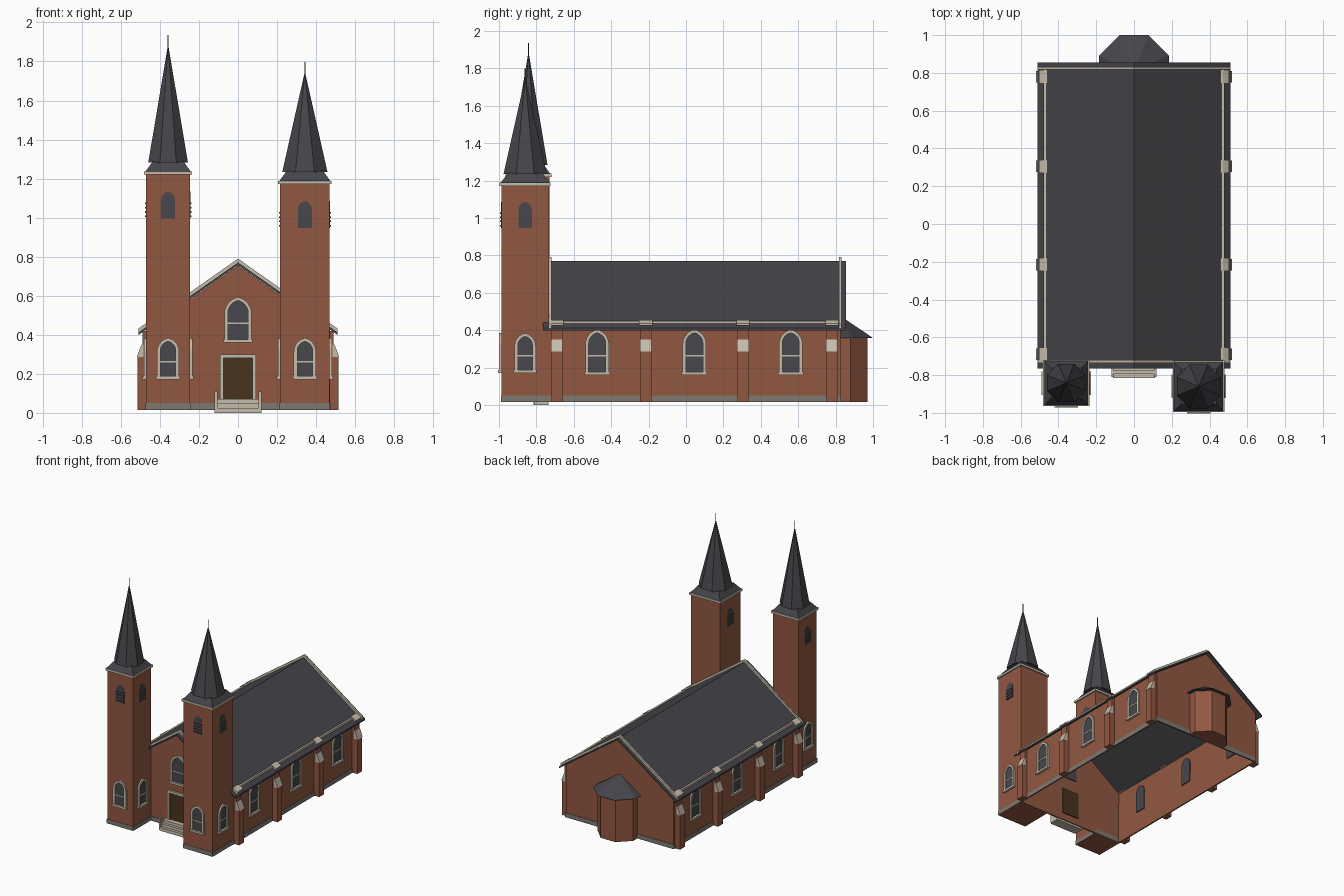
import bpy, bmesh, math
from mathutils import Matrix, Vector

if "Cube" in bpy.data.objects:
    bpy.data.objects.remove(bpy.data.objects["Cube"], do_unlink=True)


def material(name, rgb):
    m = bpy.data.materials.new(name)
    m.use_nodes = True
    m.diffuse_color = (*rgb, 1)
    m.node_tree.nodes["Principled BSDF"].inputs["Base Color"].default_value = (*rgb, 1)
    return m


BRICK = material("red_brick", (0.29, 0.097, 0.054))
SLATE = material("dark_slate", (0.06, 0.059, 0.068))
STONE = material("pale_stone", (0.56, 0.5, 0.4))
PLINTH = material("grey_stone", (0.21, 0.19, 0.165))
GLASS = material("dark_glass", (0.065, 0.065, 0.075))
WOOD = material("brown_wood", (0.065, 0.034, 0.012))
BASE = 0.015


def finish(name, bm, mat):
    bmesh.ops.recalc_face_normals(bm, faces=bm.faces)
    me = bpy.data.meshes.new(name)
    bm.to_mesh(me)
    bm.free()
    me.materials.append(mat)
    ob = bpy.data.objects.new(name, me)
    bpy.context.scene.collection.objects.link(ob)
    return ob


def box(name, x, y, z, mat, M=Matrix()):
    bm = bmesh.new()
    bmesh.ops.create_cube(bm, size=1)
    for v in bm.verts:
        v.co = M @ Vector([a + (b - a) * (c + 0.5) for (a, b), c in zip((x, y, z), v.co)])
    return finish(name, bm, mat)


def prism(name, outline, y0, y1, mat, M=Matrix(), hole=None):
    """Extrude an (x, z) outline from y0 to y1; a hole has as many points as the outline."""
    bm = bmesh.new()
    def loop(pts, y):
        return [bm.verts.new(M @ Vector((x, y, z))) for x, z in pts]
    def band(a, b):
        for i in range(len(a)):
            j = (i + 1) % len(a)
            bm.faces.new((a[i], a[j], b[j], b[i]))
    f, b = loop(outline, y0), loop(outline, y1)
    band(f, b)
    if hole:
        hf, hb = loop(hole, y0), loop(hole, y1)
        band(hf, hb)
        band(f, hf)
        band(b, hb)
    else:
        bm.faces.new(f)
        bm.faces.new(b)
    return finish(name, bm, mat)


def frustum(name, sides, a0, a1, z0, z1, centre, mat):
    """Regular tapered prism given by apothems, with flat sides facing the axes."""
    bm = bmesh.new()
    k = 1 / math.cos(math.pi / sides)
    bmesh.ops.create_cone(bm, cap_ends=True, segments=sides, radius1=a0 * k, radius2=a1 * k,
                          depth=z1 - z0, matrix=Matrix.Translation((*centre, (z0 + z1) / 2))
                          @ Matrix.Rotation(math.pi / sides, 4, 'Z'))
    return finish(name, bm, mat)


def arch(w, z0, z1, steps=6):
    """Slightly pointed arch outline of half width w."""
    r = 1.25 * w
    end = math.acos(0.2)
    rise = r * math.sin(end)
    right = [(r * math.cos(end * i / steps) - r + w, z1 - rise + r * math.sin(end * i / steps))
             for i in range(steps + 1)]
    return [(-w, z0), (w, z0)] + right + [(-x, z) for x, z in right[-2::-1]]


def facing(x, y, degrees):
    """Place local front (-y) at a wall point; 90 degrees faces +x."""
    return Matrix.Translation((x, y, 0)) @ Matrix.Rotation(math.radians(degrees), 4, 'Z')


def window(name, M, w, z0, z1, t=0.018):
    prism(name + "_glass", arch(w, z0, z1), -0.003, 0.014, GLASS, M)
    prism(name + "_frame", arch(w + t, z0, z1 + t), -0.012, 0.002, STONE, M, arch(w, z0, z1))
    box(name + "_sill", (-w - t - 0.005, w + t + 0.005), (-0.018, 0.002), (z0 - 0.016, z0), STONE, M)
    bar = z0 + 0.42 * (z1 - z0)
    box(name + "_transom", (-w, w), (-0.007, 0), (bar - 0.004, bar + 0.004), STONE, M)


# Nave walls: open below, with gables at both ends
W, FRONT, BACK = 0.47, -0.735, 0.825
bm = bmesh.new()
ends = [[bm.verts.new((x, y, z)) for x, z in
         ((-W, BASE), (W, BASE), (W, 0.425), (0, 0.755), (-W, 0.425))] for y in (FRONT, BACK)]
for e in ends:
    bm.faces.new(e)
for i, j in ((1, 2), (4, 0)):
    bm.faces.new((ends[0][i], ends[0][j], ends[1][j], ends[1][i]))
walls = finish("nave_walls", bm, BRICK)
mod = walls.modifiers.new("thickness", 'SOLIDIFY')
mod.thickness = 0.01


# Nave roof and gable copings
def chevron(low, high, half=0.51, slope=0.702):
    d = half * slope
    return [(-half, high - d), (0, high), (half, high - d),
            (half, low - d), (0, low), (-half, low - d)]


prism("nave_roof", chevron(0.757, 0.77), -0.765, 0.855, SLATE)
prism("front_coping", chevron(0.765, 0.79), FRONT, FRONT + 0.015, STONE)
prism("back_coping", chevron(0.765, 0.79), BACK - 0.008, BACK + 0.007, STONE)

# Plinth on the end walls
for label, y in (("front", FRONT), ("back", BACK)):
    box(label + "_plinth", (-W - 0.004, W + 0.004), (y - 0.004, y + 0.004), (BASE, 0.05), PLINTH)

# Side walls: plinth, eaves strip, buttresses and windows
for side, s in (("left", 1), ("right", -1)):
    wall = facing(s * W, 0, 90 * s)
    box(side + "_plinth", (FRONT, BACK) if s > 0 else (-BACK, -FRONT), (-0.004, 0.004),
        (BASE, 0.05), PLINTH, wall)
    box(side + "_eaves_strip", sorted((s * 0.464, s * 0.478)), (FRONT, BACK), (0.43, 0.45), STONE)
    for i, y in enumerate((-0.69, -0.215, 0.305, 0.78)):
        # profile lies in the x-z plane and runs along y
        def out(pts):
            return [(s * (W + d), z) for d, z in pts]
        name = f"{side}_buttress_{i + 1}"
        prism(name, out([(0, BASE), (0.045, BASE), (0.045, 0.285), (0.02, 0.345),
                         (0.02, 0.42), (0, 0.42)]), y - 0.03, y + 0.03, BRICK)
        prism(name + "_weathering", out([(0.015, 0.285), (0.049, 0.285), (0.024, 0.35), (0.015, 0.35)]),
              y - 0.031, y + 0.031, STONE)
        prism(name + "_cap", out([(-0.012, 0.43), (0.034, 0.425), (0.034, 0.435), (0, 0.455),
                                  (-0.012, 0.455)]), y - 0.035, y + 0.035, STONE)
    for i, y in enumerate((-0.475, 0.045, 0.56)):
        window(f"{side}_nave_window_{i + 1}", facing(s * W, y, 90 * s), 0.045, 0.176, 0.385)

# Front gable window, door and steps
entry = facing(0, FRONT, 0)
window("gable_window", entry, 0.052, 0.376, 0.575)
box("door", (-0.075, 0.075), (-0.004, 0.014), (0.07, 0.28), WOOD, entry)


def rect(w, z0, z1):
    return [(-w, z0), (w, z0), (w, z1), (-w, z1)]


prism("door_frame", rect(0.092, 0.07, 0.3), -0.015, 0.002, STONE, entry, rect(0.074, 0.07, 0.28))
for i in range(3):
    box(f"step_{i + 1}", (-0.11, 0.11), (-0.08 + 0.02 * i, 0), (0, 0.026 + 0.022 * i), STONE, entry)
for s in (-1, 1):
    box("step_rail", sorted((s * 0.106, s * 0.12)), (-0.075, 0), (0, 0.05), STONE, entry)
    box("step_post", sorted((s * 0.106, s * 0.12)), (-0.075, -0.06), (0, 0.11), STONE, entry)


# Towers
def tower(name, x, y, half, top, spire, apex):
    c = (x, y)
    frustum(name + "_shaft", 4, half, half, BASE, top, c, BRICK)
    frustum(name + "_plinth", 4, half + 0.003, half + 0.003, BASE + 0.001, 0.05, c, PLINTH)
    frustum(name + "_cornice", 4, half + 0.01, half + 0.01, top - 0.005, top + 0.012, c, STONE)
    frustum(name + "_roof_skirt", 4, half + 0.003, half - 0.033, top + 0.012, spire + 0.004, c, SLATE)
    frustum(name + "_spire", 8, half - 0.011, 0.002, spire, apex, c, SLATE)
    frustum(name + "_finial", 8, 0.003, 0.003, apex - 0.01, apex + 0.058, c, SLATE)
    for label, a in (("front", 0), ("left", 90), ("right", -90)):
        r = math.radians(a)
        M = facing(x + half * math.sin(r), y - half * math.cos(r), a)
        window(f"{name}_{label}_window", M, 0.039, 0.188, 0.366)
        z0 = top - 0.23
        prism(f"{name}_{label}_belfry_opening", arch(0.036, z0, z0 + 0.138), -0.002, 0.01, GLASS, M)
        for k in range(4):
            z = z0 + 0.008 + 0.022 * k
            box(f"{name}_{label}_louvre", (-0.036, 0.036), (-0.007, 0), (z, z + 0.008), SLATE, M)


tower("right_tower", -0.358, -0.842, 0.1125, 1.225, 1.283, 1.877)
tower("left_tower", 0.3425, -0.86, 0.1265, 1.177, 1.235, 1.74)


# Apse: half octagon against the back wall
def clip_back(ob):
    bm = bmesh.new()
    bm.from_mesh(ob.data)
    cut = bmesh.ops.bisect_plane(bm, geom=bm.verts[:] + bm.edges[:] + bm.faces[:],
                                 plane_co=(0, BACK, 0), plane_no=(0, -1, 0), clear_outer=True)
    bm.to_mesh(ob.data)
    bm.free()


clip_back(frustum("apse_walls", 8, 0.155, 0.155, BASE, 0.365, (0, 0.815), BRICK))
clip_back(frustum("apse_roof", 8, 0.185, 0.012, 0.358, 0.475, (0, 0.815), SLATE))
